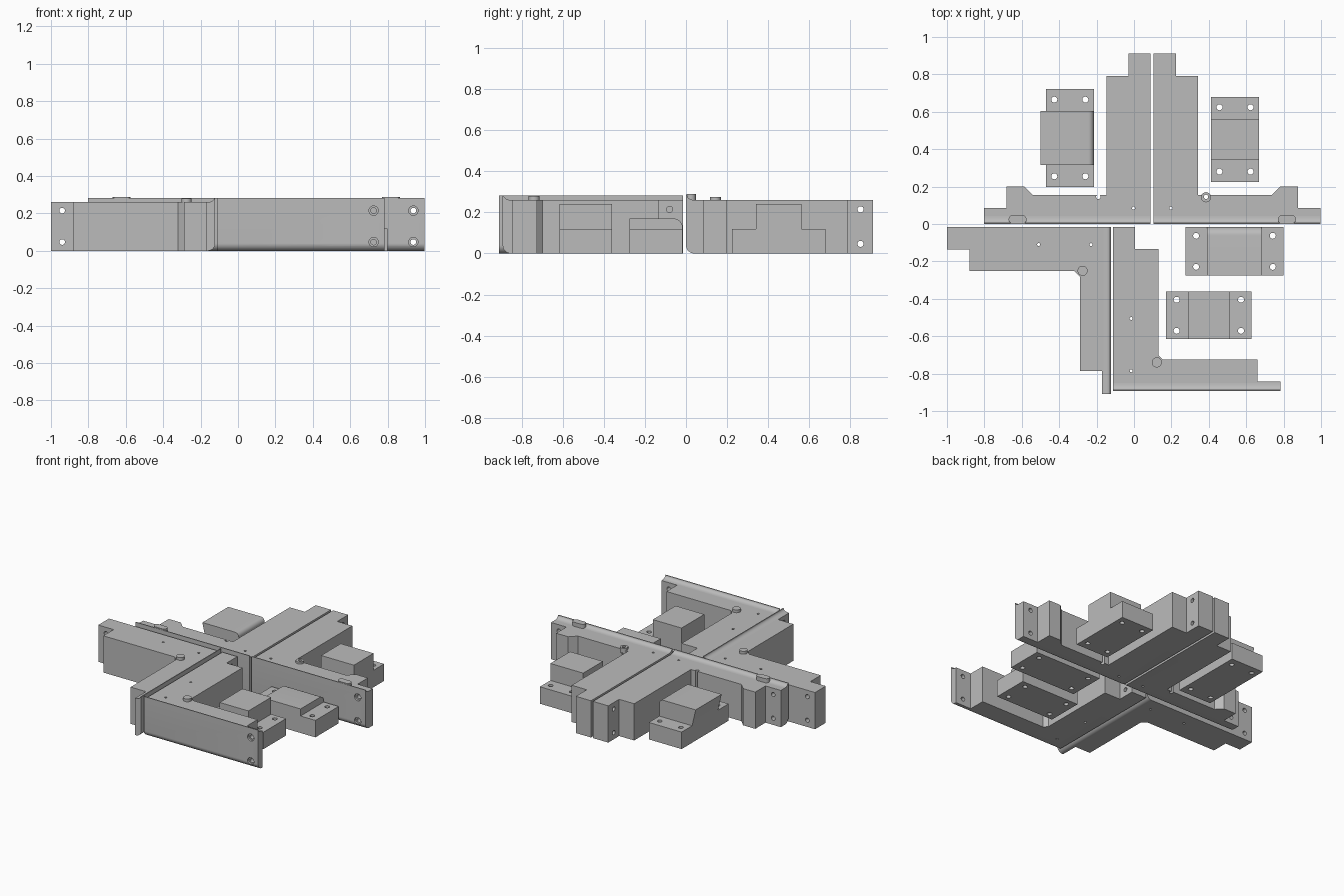
import bpy, bmesh, math
from mathutils import Vector, Matrix

if "Cube" in bpy.data.objects:
    bpy.data.objects.remove(bpy.data.objects["Cube"])

grey = bpy.data.materials.new("plain_grey")
grey.use_nodes = True
grey.diffuse_color = (0.5, 0.5, 0.5, 1)
grey.node_tree.nodes["Principled BSDF"].inputs["Base Color"].default_value = (0.5, 0.5, 0.5, 1)

H = 0.26       # wall height
LIP = 0.022    # lip rise above the wall
R = 0.04       # edge rounding
AXES = {"x": Matrix.Rotation(math.pi / 2, 4, "Y"),
        "y": Matrix.Rotation(math.pi / 2, 4, "X"),
        "z": Matrix.Identity(4)}


def finish(bm, name):
    bmesh.ops.recalc_face_normals(bm, faces=bm.faces)
    mesh = bpy.data.meshes.new(name)
    bm.to_mesh(mesh)
    bm.free()
    mesh.materials.append(grey)
    obj = bpy.data.objects.new(name, mesh)
    bpy.context.collection.objects.link(obj)
    return obj


def smooth(obj):
    bpy.ops.object.select_all(action="DESELECT")
    obj.select_set(True)
    bpy.context.view_layer.objects.active = obj
    bpy.ops.object.shade_smooth_by_angle(angle=math.radians(30))


def prism(points, direction):
    """Extrude a closed 3D outline along a direction."""
    bm = bmesh.new()
    face = bm.faces.new([bm.verts.new(p) for p in points])
    ext = bmesh.ops.extrude_face_region(bm, geom=[face])
    verts = [v for v in ext["geom"] if isinstance(v, bmesh.types.BMVert)]
    bmesh.ops.translate(bm, verts=verts, vec=direction)
    return bm


def add_cylinder(bm, centre, axis, radius, depth):
    bmesh.ops.create_cone(bm, cap_ends=True, segments=24, radius1=radius, radius2=radius,
                          depth=depth, matrix=Matrix.Translation(centre) @ AXES[axis])


def drill(obj, holes):
    """Cut cylinders (centre, axis, radius, depth) out of an object."""
    bm = bmesh.new()
    for hole in holes:
        add_cylinder(bm, *hole)
    cutter = finish(bm, "cutter")
    cutter.hide_render = True
    mod = obj.modifiers.new("holes", "BOOLEAN")
    mod.operation, mod.solver, mod.object = "DIFFERENCE", "EXACT", cutter
    deps = bpy.context.evaluated_depsgraph_get()
    mesh = bpy.data.meshes.new_from_object(obj.evaluated_get(deps))
    obj.modifiers.clear()
    obj.data = mesh
    bpy.data.objects.remove(cutter)


def wall(name, outline, axis, at, sign, span, through, sinks):
    """Wall piece with one long face (axis = at) rounded below and lipped above."""
    bm = prism([(x, y, 0) for x, y in outline], (0, 0, H))
    k = "xy".index(axis)
    edge = [e for e in bm.edges if all(abs(v.co[k] - at) < 1e-4 and v.co.z < 1e-4 for v in e.verts)]
    bmesh.ops.bevel(bm, geom=edge, offset=R, segments=8, profile=0.5, affect="EDGES")
    body = finish(bm, name)
    drill(body, through)
    drill(body, sinks)
    smooth(body)
    # concave lip
    profile = [(0, 0), (0, LIP), (0.006, LIP)]
    for i in range(1, 7):
        a = math.pi / 2 * i / 6
        profile.append((0.006 + 0.036 * (1 - math.cos(a)), LIP * (1 - math.sin(a))))
    points, run = [], Vector((0, 0, 0))
    run[1 - k] = span[1] - span[0]
    for d, z in profile:
        p = [0, 0, H + z]
        p[k], p[1 - k] = at + sign * d, span[0]
        points.append(p)
    smooth(finish(prism(points, run), name + "_lip"))


def pair(x, y, axis, r=0.015, depth=0.4):
    return [((x, y, z), axis, r, depth) for z in (0.047, 0.215)]


def pin_hole(x, y, r=0.008):
    return ((x, y, H / 2), "z", r, 0.6)


def peg(name, x, y, top, width=0.0, r=0.027):
    """Round or slot-shaped peg standing on a wall."""
    pts = []
    for i in range(24):
        a = 2 * math.pi * (i + 0.5) / 24
        shift = math.copysign(width / 2, math.cos(a))
        pts.append((x + shift + r * math.cos(a), y + r * math.sin(a), H - 0.02))
    obj = finish(prism(pts, (0, 0, top - H + 0.02)), name)
    smooth(obj)
    return obj


# Two mirrored rear walls
MID = 0.0975
half = [(0.008, 0), (0.9, 0), (0.9, 0.085), (0.78, 0.085), (0.78, 0.2), (0.685, 0.2),
        (0.64, 0.155), (0.245, 0.155), (0.245, 0.79), (0.127, 0.79), (0.127, 0.912), (0.008, 0.912)]
for side, s in (("right", -1), ("left", 1)):
    X = lambda d: MID + s * d
    wall("rear_wall_" + side, [(X(x), y) for x, y in half], "y", 0, 1, (X(0.008), X(0.9)),
         pair(X(0.84), 0, "y") + pair(X(0.07), 0.85, "x", depth=0.2)
         + [pin_hole(X(0.1), 0.085), pin_hole(X(0.288), 0.145, 0.012)],
         pair(X(0.84), 0, "y", 0.025, 0.03))
    peg("slot_peg_" + side, X(0.72), 0.025, 0.289, 0.05, 0.023)
boss = peg("rear_peg", 0.385, 0.143, 0.275)
drill(boss, [pin_hole(0.385, 0.145, 0.012)])

# Front right wall
wall("front_wall_right",
     [(-1, -0.015), (-0.122, -0.015), (-0.122, -0.91), (-0.17, -0.91), (-0.17, -0.787), (-0.29, -0.787),
      (-0.29, -0.28), (-0.32, -0.25), (-0.88, -0.25), (-0.88, -0.135), (-1, -0.135)],
     "x", -0.122, -1, (-0.91, -0.015),
     pair(-0.94, -0.08, "y", depth=0.2) + pair(-0.14, -0.85, "x", depth=0.2)
     + [pin_hole(-0.51, -0.11), pin_hole(-0.23, -0.11)],
     pair(-0.122, -0.85, "x", 0.025, 0.03))
peg("front_peg_right", -0.275, -0.25, 0.28)

# Front left wall
wall("front_wall_left",
     [(-0.112, -0.015), (0.005, -0.015), (0.005, -0.135), (0.13, -0.135), (0.13, -0.7), (0.155, -0.725),
      (0.66, -0.725), (0.66, -0.843), (0.783, -0.843), (0.783, -0.893), (-0.112, -0.893)],
     "y", -0.893, 1, (-0.112, 0.783),
     pair(0.725, -0.87, "y", depth=0.2) + pair(-0.05, -0.08, "x")
     + [pin_hole(-0.015, -0.505), pin_hole(-0.015, -0.785)],
     pair(0.725, -0.893, "y", 0.025, 0.03))
peg("front_peg_left", 0.122, -0.74, 0.28)


def clamp(name, centre, along, length, depth, body, top, hole_u, rounded=0.0, slant=0.0):
    """Flanged clamp block: stepped section along its length, holes in both flanges."""
    cx, cy = centre
    flange, b, d = 0.12, body / 2, depth / 2
    # cross-section of the raised body, (across, height)
    section = [(-d, 0), (d, 0)]
    if rounded:
        section += [(d - rounded + rounded * math.cos(a), top - rounded + rounded * math.sin(a))
                    for a in [math.pi / 2 * i / 8 for i in range(9)]]
    else:
        section.append((d, top))
    section += [(-d - slant, top), (-d, flange)]

    def place(u, v, z):
        return (cx + u, cy + v, z) if along == "x" else (cx + v, cy + u, z)
    run = Vector(place(body, 0, 0)) - Vector(place(0, 0, 0))
    smooth(finish(prism([place(-b, v, z) for v, z in section], run), name + "_body"))
    for label, s in (("a", -1), ("b", 1)):
        pts = [place(s * b, -d, 0), place(s * length / 2, -d, 0),
               place(s * length / 2, d, 0), place(s * b, d, 0)]
        obj = finish(prism(pts, (0, 0, flange)), name + "_flange_" + label)
        drill(obj, [(place(s * hole_u, v, flange / 2), "z", 0.016, 0.4) for v in (-0.083, 0.083)])
        smooth(obj)


# Four clamp blocks
clamp("rear_clamp_left", (0.54, 0.452), "y", 0.455, 0.257, 0.22, 0.24, 0.172)
clamp("front_clamp_left", (0.4, -0.488), "x", 0.458, 0.255, 0.225, 0.24, 0.172)
clamp("corner_clamp_left", (0.537, -0.146), "x", 0.525, 0.26, 0.292, 0.17, 0.205, rounded=0.045)
clamp("rear_clamp_right", (-0.343, 0.46), "y", 0.525, 0.257, 0.29, 0.24, 0.205,
      rounded=0.03, slant=0.028)
